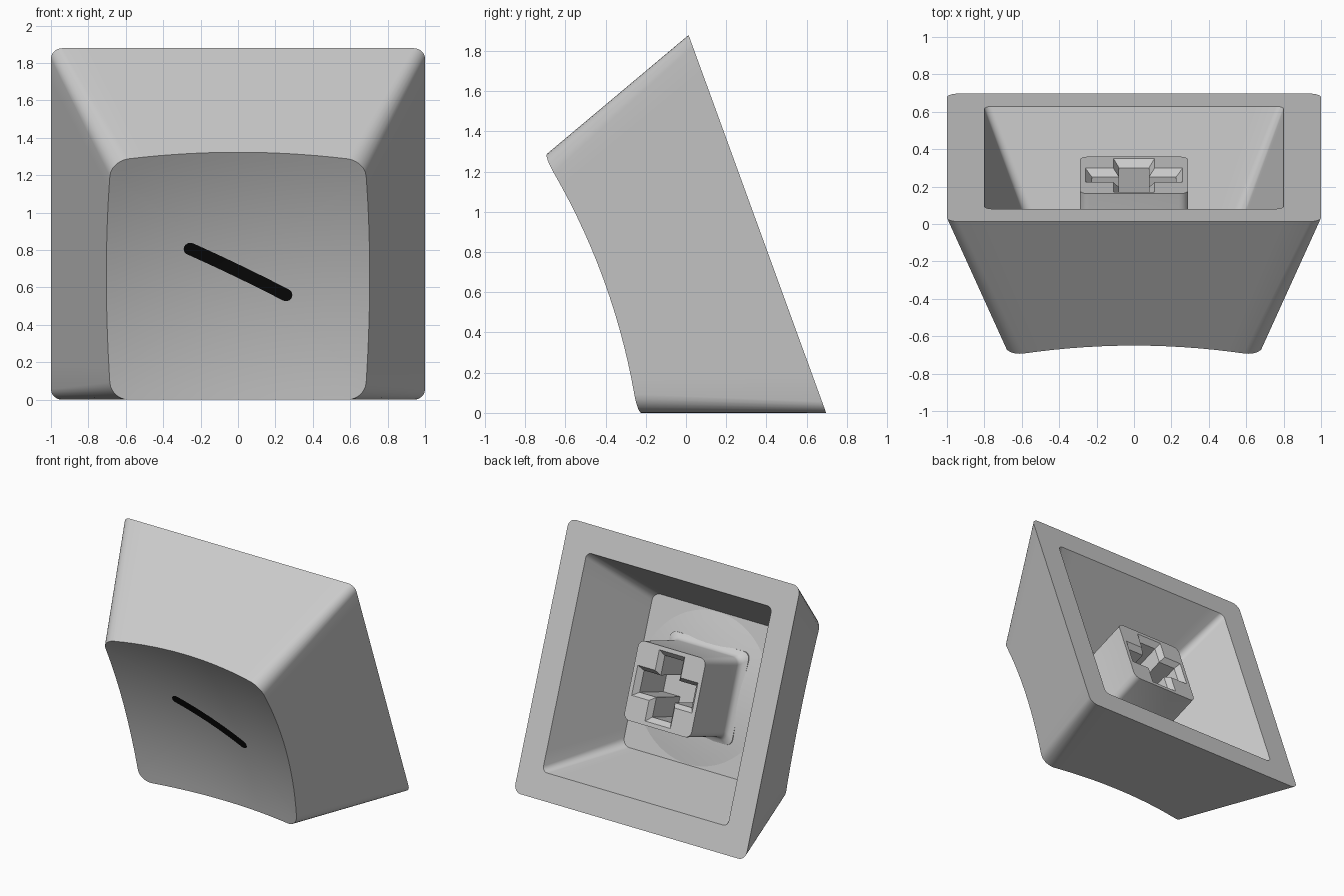
import bpy, bmesh, math
from mathutils import Matrix, Vector

if "Cube" in bpy.data.objects:
    bpy.data.objects.remove(bpy.data.objects["Cube"])

TILT = math.radians(20)          # wall slope; the cap rests on one sloped wall
SLOPE = math.tan(TILT)
DISH_W, DISH_K = 0.733, 0.162    # dish depth at centre and curvature
CEILING = 0.60                   # depth of the cavity
s, c = math.sin(TILT), math.cos(TILT)
# Local axes: x across, y up the open rim, z from open rim to dished face
PLACE = Matrix(((1, 0, 0, 0), (0, -s, -c, 0.355), (0, c, -s, c), (0, 0, 0, 1)))


def material(name, value):
    m = bpy.data.materials.new(name)
    m.diffuse_color = (value, value, value, 1)
    m.use_nodes = True
    m.node_tree.nodes["Principled BSDF"].inputs["Base Color"].default_value = m.diffuse_color
    return m


GREY = material("light_grey", 0.60)
BLACK = material("black", 0.003)


def rounded_square(half, radius, side=14, arc=6):
    """Outline points, counter-clockwise, same count for any size."""
    pts = []
    for q in range(4):
        rot = Matrix.Rotation(q * math.pi / 2, 2)
        k = half - radius
        for i in range(1, side):
            pts.append(rot @ Vector((half, -k + 2 * k * i / side)))
        for i in range(arc + 1):
            a = math.pi / 2 * i / arc
            pts.append(rot @ Vector((k + radius * math.cos(a), k + radius * math.sin(a))))
    return pts


def cross(length, width):
    pts = []
    for q in range(4):
        rot = Matrix.Rotation(q * math.pi / 2, 2)
        pts += [rot @ Vector(p) for p in ((length, -width), (length, width), (width, width))]
    return pts


def dish(p):
    return DISH_W + DISH_K * (p.x ** 2 + p.y ** 2)


def ring(bm, pts, w):
    return [bm.verts.new((p.x, p.y, w(p) if callable(w) else w)) for p in pts]


def bridge(bm, a, b):
    n = len(a)
    for i in range(n):
        j = (i + 1) % n
        bm.faces.new((a[i], a[j], b[j], b[i]))


def finish(bm, name, mat, recalc=True):
    if recalc:
        bmesh.ops.recalc_face_normals(bm, faces=bm.faces[:])
    bm.transform(PLACE)
    me = bpy.data.meshes.new(name)
    bm.to_mesh(me)
    bm.free()
    me.materials.append(mat)
    ob = bpy.data.objects.new(name, me)
    bpy.context.collection.objects.link(ob)
    bpy.ops.object.select_all(action='DESELECT')
    ob.select_set(True)
    bpy.context.view_layer.objects.active = ob
    bpy.ops.object.shade_smooth_by_angle(angle=math.radians(30))
    return ob


# Shell: outer walls, dished face, flat rim and hollow inside
bm = bmesh.new()
base = rounded_square(1.0, 0.06)
top = rounded_square(1.0 - SLOPE * 0.9, 0.10)
edge = []
for b, t in zip(base, top):
    w = 0.85
    for _ in range(12):          # find where the wall meets the dish
        w = dish(b.lerp(t, w / 0.9))
    edge.append(b.lerp(t, w / 0.9))
outer = ring(bm, base, 0)
prev = ring(bm, edge, dish)
bridge(bm, outer, prev)
STEPS = 14
for i in range(1, STEPS):
    nxt = ring(bm, [p * (1 - i / STEPS) for p in edge], dish)
    bridge(bm, prev, nxt)
    prev = nxt
mid = bm.verts.new((0, 0, DISH_W))
for i in range(len(prev)):
    bm.faces.new((prev[i], prev[(i + 1) % len(prev)], mid))
opening = ring(bm, rounded_square(0.80, 0.04), 0)
inner = ring(bm, rounded_square(0.56, 0.06), CEILING)
bridge(bm, opening, outer)
bridge(bm, inner, opening)
bm.faces.new(inner)
finish(bm, "cap_shell", GREY)

# Shallow dome on the cavity ceiling, following the dish
bm = bmesh.new()
R_DOME, SEG = 0.555, 64
circle = [Vector((math.cos(2 * math.pi * i / SEG), math.sin(2 * math.pi * i / SEG)))
          for i in range(SEG)]
dome = lambda p: CEILING - DISH_K * (R_DOME ** 2 - p.length_squared)
prev = ring(bm, [p * R_DOME for p in circle], CEILING + 0.01)
bm.faces.new(prev)
for i in range(8):
    nxt = ring(bm, [p * R_DOME * (1 - i / 8) for p in circle], dome)
    bridge(bm, prev, nxt)
    prev = nxt
bm.faces.new(prev)
finish(bm, "ceiling_dome", GREY)

# Stem: rounded block with a flared foot and a chamfered cross socket
bm = bmesh.new()
prev = ring(bm, rounded_square(0.29, 0.05, 2), 0.10)
rim = prev
for half, w in ((0.29, 0.52), (0.295, 0.54), (0.31, 0.56), (0.34, 0.575), (0.34, 0.62)):
    nxt = ring(bm, rounded_square(half, 0.05, 2), w)
    bridge(bm, prev, nxt)
    prev = nxt
bm.faces.new(prev)
mouth = ring(bm, cross(0.26, 0.11), 0.10)
throat = ring(bm, cross(0.225, 0.08), 0.14)
floor = ring(bm, cross(0.225, 0.08), 0.45)
bridge(bm, mouth, throat)
bridge(bm, throat, floor)
bm.faces.new(floor)
edges = []
for loop in (rim, mouth):
    for i in range(len(loop)):
        edges.append(bm.edges.get((loop[i], loop[(i + 1) % len(loop)])))
bmesh.ops.triangle_fill(bm, edges=edges, use_beauty=True)
finish(bm, "stem", GREY)

# Slanted round-ended mark lying on the dished face
bm = bmesh.new()
HALF, RAD = 0.322, 0.035
along = Vector((0.285, -0.146)).normalized()
side = Vector((-along.y, along.x))
cuts = [-HALF + RAD * (1 - math.cos(math.pi / 2 * i / 6)) for i in range(7)]
body = [(-HALF + RAD) * (1 - i / 8) for i in range(1, 9)]
stations = cuts + body
stations += [-t for t in reversed(stations[:-1])]
rows = []
for t in stations:
    over = max(0, abs(t) - (HALF - RAD))
    h = max(0.001, math.sqrt(max(0, RAD ** 2 - over ** 2)))
    pts = [along * t + side * (h * k) for k in (-1, 0, 1)]
    rows.append(ring(bm, pts, lambda p: dish(p) + 0.003))
for a, b in zip(rows, rows[1:]):
    for k in range(2):
        bm.faces.new((a[k], b[k], b[k + 1], a[k + 1]))
finish(bm, "slanted_mark", BLACK, recalc=False)
